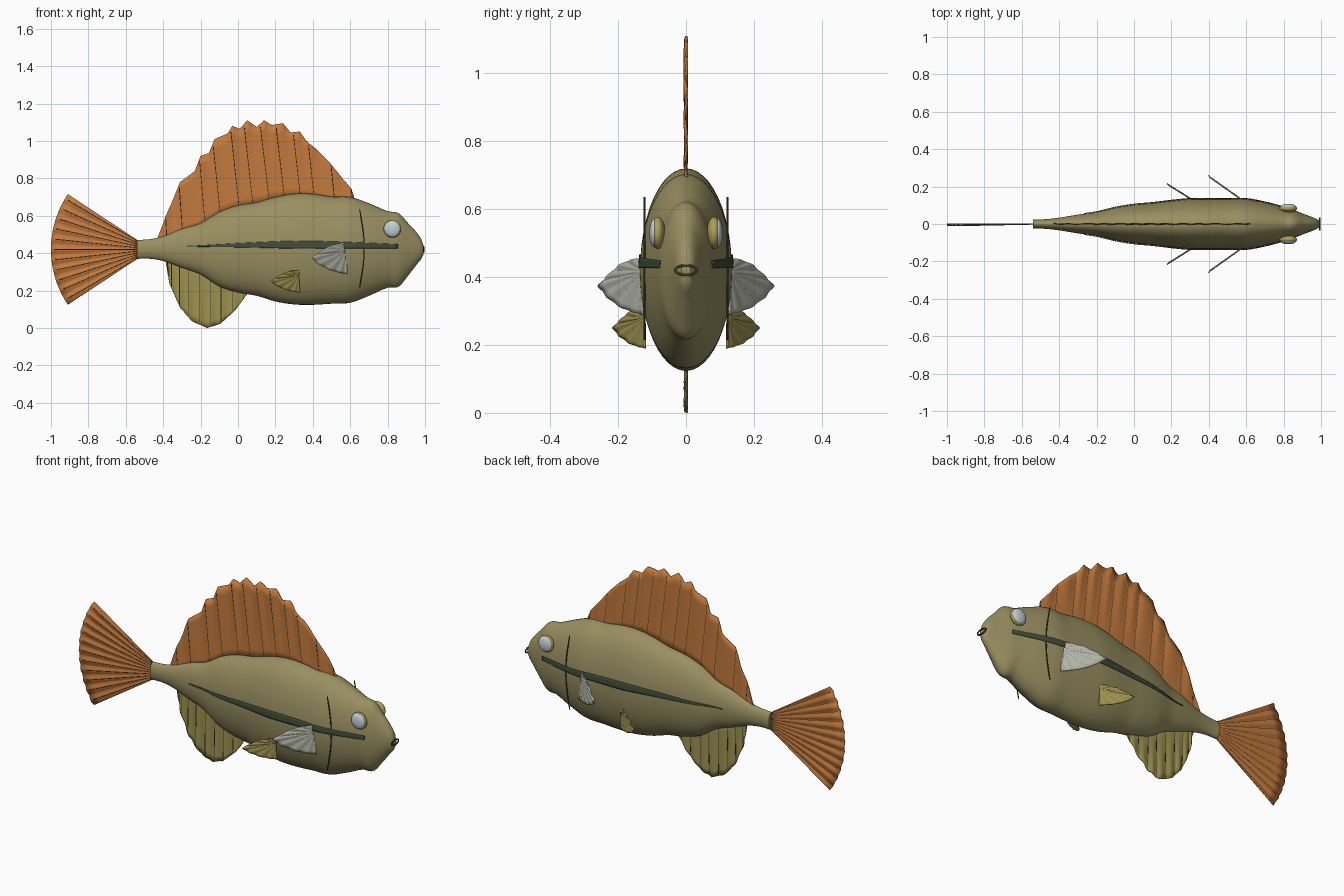
import bpy, bmesh, math
from mathutils import Vector

if "Cube" in bpy.data.objects:
    bpy.data.objects.remove(bpy.data.objects["Cube"])


def mat(name, r, g, b):
    m = bpy.data.materials.new(name)
    m.diffuse_color = (r, g, b, 1)
    m.use_nodes = True
    m.node_tree.nodes["Principled BSDF"].inputs["Base Color"].default_value = m.diffuse_color
    return m


OLIVE = mat("olive_skin", 0.32, 0.275, 0.12)
ORANGE = mat("orange_fin", 0.55, 0.195, 0.047)
YELLOW = mat("yellow_olive_fin", 0.34, 0.285, 0.08)
GREY = mat("pale_grey_fin", 0.45, 0.46, 0.39)
GREEN = mat("dark_green_stripe", 0.05, 0.075, 0.042)
DARK = mat("dark_line", 0.05, 0.042, 0.025)
GOLD = mat("eye_gold", 0.42, 0.35, 0.10)
PALE = mat("eye_pale", 0.54, 0.64, 0.70)

# Body stations: x, top z, bottom z, half width
BODY = [(-0.54, .47, .37, .024), (-.47, .475, .37, .026), (-.4, .49, .358, .034),
        (-.3, .53, .322, .050), (-.2, .56, .285, .064), (-.1, .62, .222, .088),
        (0, .655, .19, .104), (.1, .672, .172, .113), (.2, .70, .142, .125),
        (.3, .718, .126, .134), (.4, .717, .124, .135), (.5, .703, .130, .135),
        (.6, .70, .135, .134), (.7, .667, .172, .116), (.8, .625, .215, .090),
        (.86, .613, .222, .073), (.91, .56, .28, .053), (.96, .505, .345, .034),
        (.985, .465, .375, .022), (.992, .44, .395, .014)]


def section(x):
    """Smoothly interpolated body section at x."""
    i = 0
    while i < len(BODY) - 2 and x > BODY[i + 1][0]:
        i += 1
    n = len(BODY) - 1
    a, b = BODY[i], BODY[i + 1]
    p, q = BODY[max(i - 1, 0)], BODY[min(i + 2, n)]
    d = b[0] - a[0]
    t = min(max((x - a[0]) / d, 0), 1)
    out = []
    for k in (1, 2, 3):
        m0 = (b[k] - p[k]) / (b[0] - p[0]) * d
        m1 = (q[k] - a[k]) / (q[0] - a[0]) * d
        out.append((2*t**3 - 3*t*t + 1)*a[k] + (t**3 - 2*t*t + t)*m0
                   + (3*t*t - 2*t**3)*b[k] + (t**3 - t*t)*m1)
    return out


def surface_y(x, z):
    top, bot, w = section(x)
    f = (z - (top + bot) / 2) / ((top - bot) / 2)
    return w * math.sqrt(max(0, 1 - f * f))


def grid(name, rows, material, closed=False, thick=0):
    """Skin a list of equal length point rows."""
    bm = bmesh.new()
    vs = [[bm.verts.new(p) for p in r] for r in rows]
    n = len(rows[0])
    for a, b in zip(vs, vs[1:]):
        for j in range(n if closed else n - 1):
            k = (j + 1) % n
            bm.faces.new((a[j], a[k], b[k], b[j]))
    if closed:
        bm.faces.new(vs[0])
        bm.faces.new(vs[-1])
    bmesh.ops.recalc_face_normals(bm, faces=bm.faces)
    me = bpy.data.meshes.new(name)
    bm.to_mesh(me)
    bm.free()
    ob = bpy.data.objects.new(name, me)
    bpy.context.collection.objects.link(ob)
    me.materials.append(material)
    finish(ob)
    if thick:
        s = ob.modifiers.new("thickness", 'SOLIDIFY')
        s.thickness, s.offset = thick, 0
    return ob


def finish(ob):
    bpy.ops.object.select_all(action='DESELECT')
    ob.select_set(True)
    bpy.context.view_layer.objects.active = ob
    bpy.ops.object.shade_smooth_by_angle(angle=math.radians(40))


def tubes(name, paths, radius, material, cyclic=False):
    cu = bpy.data.curves.new(name, 'CURVE')
    cu.dimensions = '3D'
    cu.bevel_depth, cu.bevel_resolution = radius, 1
    for path in paths:
        sp = cu.splines.new('POLY')
        sp.points.add(len(path) - 1)
        sp.use_cyclic_u = cyclic
        for pt, p in zip(sp.points, path):
            pt.co = (*p, 1)
    cu.materials.append(material)
    ob = bpy.data.objects.new(name, cu)
    bpy.context.collection.objects.link(ob)


def along(pts, u):
    f = u * (len(pts) - 1)
    i = min(int(f), len(pts) - 2)
    return Vector(pts[i]).lerp(Vector(pts[i + 1]), f - i)


def fin(name, base, tip, normal, rays, material, steps, pleat=0.004, ray_r=0.0034):
    """Pleated fin between base(u) and tip(u), with thin rays."""
    def pt(u, v):
        wave = pleat * v * math.cos(u * rays * 2 * math.pi)
        return base(u).lerp(tip(u), v) + Vector(normal) * wave
    grid(name, [[pt(i / steps, j / 8) for j in range(9)] for i in range(steps + 1)],
         material, thick=0.005)
    tubes(name + "_rays", [[pt((k + .5) / rays, .02 + .94 * j / 8) for j in range(9)]
                           for k in range(rays)], ray_r, DARK)


# Body
rows = []
for i in range(121):
    x = -0.54 + 1.532 * i / 120
    top, bot, w = section(x)
    rows.append([(x, w * math.cos(a), (top + bot) / 2 + (top - bot) / 2 * math.sin(a))
                 for a in (2 * math.pi * j / 48 for j in range(48))])
grid("body", rows, OLIVE, closed=True)

# Dorsal fin with scalloped edge
D = [(-.43, .48), (-.385, .60), (-.35, .68), (-.31, .78), (-.23, .84), (-.20, .92),
     (-.155, .935), (-.125, 1.01), (-.055, 1.04), (-.03, 1.08), (.01, 1.065), (.05, 1.11),
     (.10, 1.075), (.14, 1.11), (.18, 1.085), (.24, 1.095), (.28, 1.045), (.33, 1.05),
     (.365, 1.0), (.42, .955), (.49, .885), (.55, .81), (.605, .745), (.62, .70)]


def dorsal_tip(u):
    p = along(D, u)
    return Vector((p[0], 0, p[1]))


def dorsal_base(u):
    x = along(D, u)[0] + .05 * math.sin(math.pi * u)
    return Vector((x, 0, min(section(x)[0] - .02, dorsal_tip(u).z)))


fin("dorsal_fin", dorsal_base, dorsal_tip, (0, 1, 0), 12, ORANGE, 92)

# Anal fin
A = [(-.385, .355), (-.365, .235), (-.31, .11), (-.245, .035), (-.165, 0),
     (-.095, .022), (-.015, .095), (.055, .19)]


def anal_tip(u):
    p = along(A, u)
    return Vector((p[0], 0, p[1]))


def anal_base(u):
    x = along(A, u)[0]
    return Vector((x, 0, section(x)[1] + .02))


fin("anal_fin", anal_base, anal_tip, (0, 1, 0), 9, YELLOW, 70)


# Tail fin: fan with a round rear edge
def tail_tip(u):
    a = math.radians(34) * (2 * u - 1)
    return Vector((-.472 - .528 * math.cos(a), -.004, .42 + .528 * math.sin(a)))


fin("tail_fin", lambda u: Vector((-.53, 0, .375 + .09 * u)), tail_tip,
    (0, 1, 0), 11, ORANGE, 88)

# Paired fins: outline as (distance out, height) fractions
FAN = [(0, 1), (.25, .97), (.52, .88), (.8, .68), (1, .5), (.8, .3), (.5, .12),
       (.2, .03), (0, 0)]


def paired(name, s, x0, y0, x1, y1, z0, z1, material):
    def place(f, h):
        return Vector((x0 + (x1 - x0) * f, s * (y0 + (y1 - y0) * f), z0 + (z1 - z0) * h))
    fin(name, lambda u: place(.03, .70 + .1 * (1 - u)), lambda u: place(*along(FAN, u)),
        (.57, s * .82, 0), 8, material, 64, .002, .0026)


for s, side in ((-1, "right"), (1, "left")):
    paired("pectoral_fin_" + side, s, .583, .125, .395, .258, .29, .457, GREY)
    paired("pelvic_fin_" + side, s, .33, .118, .175, .215, .19, .31, YELLOW)

    # Lateral stripe laid on the skin
    rows = []
    for i in range(61):
        x = -.27 + 1.125 * i / 60
        h = .002 + .019 * min(1, i / 30) - .010 * max(0, (i - 35) / 25)
        zc = .437 + .008 * math.sin(math.pi * i / 60)
        rows.append([(x, s * (surface_y(x, zc + h * k) + .003), zc + h * k)
                     for k in (-1, -.5, 0, .5, 1)])
    grid("side_stripe_" + side, rows, GREEN, thick=.003)

    # Gill line
    tubes("gill_line_" + side, [[(.65 + .025 * math.sin(math.pi * k / 24), s * .122,
                                 .635 - .42 * k / 24) for k in range(25)]], .003, DARK)

    # Eye: gold rim and pale lens
    for part, y, r, d, m in (("eye_rim_", .083, .047, .022, GOLD),
                             ("eye_lens_", .093, .042, .015, PALE)):
        bpy.ops.mesh.primitive_uv_sphere_add(segments=32, ring_count=16,
                                             location=(.825, s * y, .53))
        ob = bpy.context.object
        ob.name = part + side
        ob.scale = (r, d, r)
        ob.data.materials.append(m)
        finish(ob)

# Mouth ring
tubes("mouth", [[(.993, .032 * math.cos(a), .42 + .014 * math.sin(a))
                 for a in (2 * math.pi * k / 32 for k in range(32))]], .004, DARK, True)
